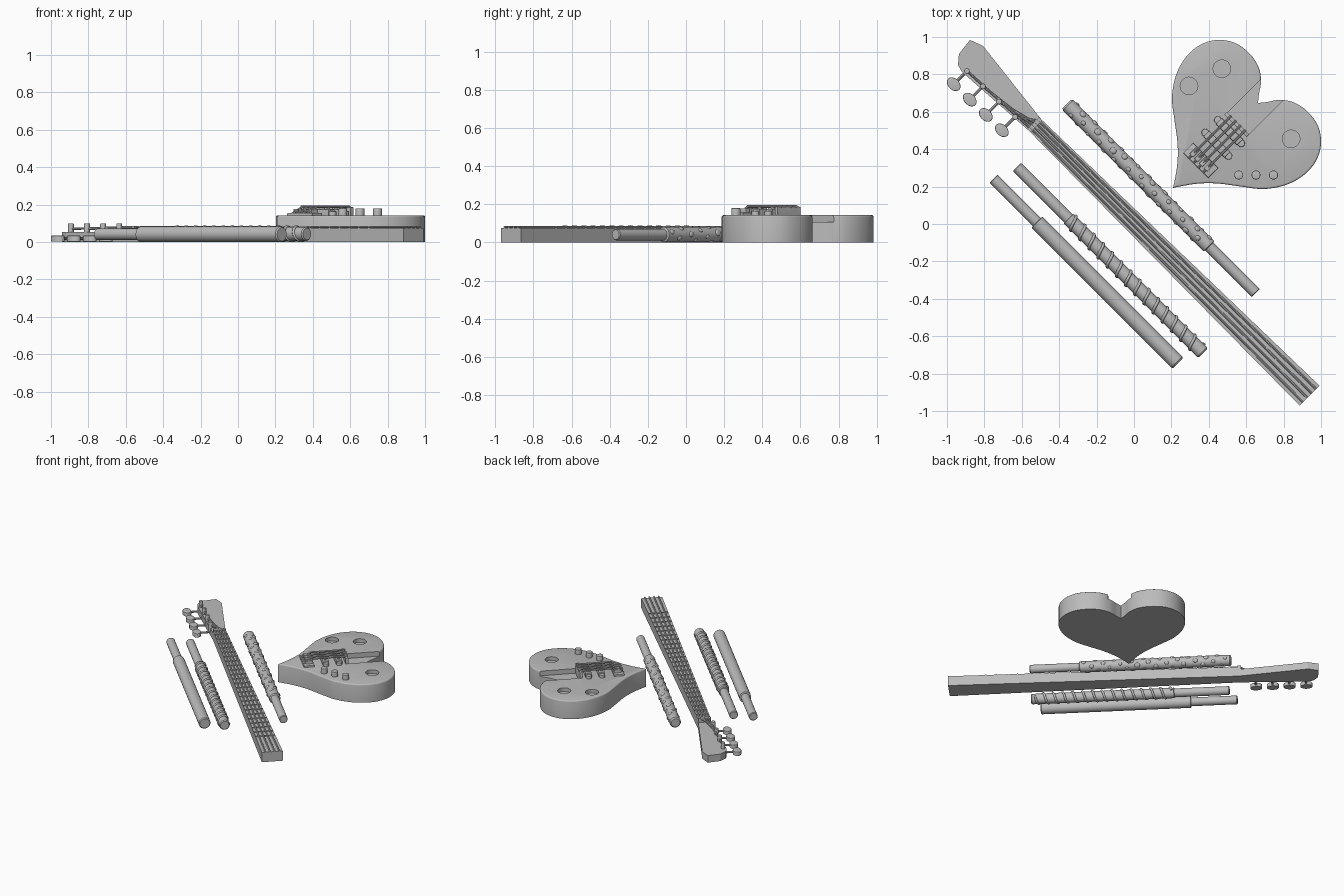
import bpy, bmesh, math, random
from mathutils import Matrix, Vector

random.seed(4)
if "Cube" in bpy.data.objects:
    bpy.data.objects.remove(bpy.data.objects["Cube"])

# One plain grey for everything
grey = bpy.data.materials.new("plain_grey")
grey.use_nodes = True
COLOUR = (0.5, 0.5, 0.5, 1)
grey.diffuse_color = COLOUR
grey.node_tree.nodes["Principled BSDF"].inputs["Base Color"].default_value = COLOUR

# Parts lie on the diagonal: u runs along the neck, v across it
TURN = Matrix.Rotation(math.radians(-45), 4, "Z")


def uv(x, y):
    p = TURN.inverted() @ Vector((x, y, 0))
    return p.x, p.y


def finish(name, bm, smooth=True):
    bmesh.ops.recalc_face_normals(bm, faces=bm.faces)
    mesh = bpy.data.meshes.new(name)
    bm.to_mesh(mesh)
    bm.free()
    ob = bpy.data.objects.new(name, mesh)
    bpy.context.collection.objects.link(ob)
    ob.matrix_world = TURN
    mesh.materials.append(grey)
    if smooth:
        shade(ob)
    return ob


def shade(ob):
    bpy.ops.object.select_all(action="DESELECT")
    ob.select_set(True)
    bpy.context.view_layer.objects.active = ob
    bpy.ops.object.shade_smooth_by_angle(angle=math.radians(35))


def add_prism(bm, pts, z0, z1, rim=0):
    """Upright prism from an outline, with an optional rounded top rim."""
    face = bm.faces.new([bm.verts.new((u, v, z0)) for u, v in pts])
    ext = bmesh.ops.extrude_face_region(bm, geom=[face])["geom"]
    top = [e for e in ext if isinstance(e, bmesh.types.BMVert)]
    bmesh.ops.translate(bm, verts=top, vec=(0, 0, z1 - z0))
    if rim:
        edges = [e for e in ext if isinstance(e, bmesh.types.BMEdge)]
        bmesh.ops.bevel(bm, geom=edges, offset=rim, segments=3, profile=0.5, affect="EDGES")


def add_box(bm, u0, u1, v0, v1, z0, z1, rim=0):
    add_prism(bm, [(u0, v0), (u1, v0), (u1, v1), (u0, v1)], z0, z1, rim)


def disc(u, v, ru, rv, n=24):
    return [(u + ru * math.cos(a), v + rv * math.sin(a))
            for a in (2 * math.pi * i / n for i in range(n))]


def add_rod(bm, a, b, r, n=8):
    a, b = Vector(a), Vector(b)
    rot = (b - a).to_track_quat("Z", "Y").to_matrix().to_4x4()
    bmesh.ops.create_cone(bm, cap_ends=True, segments=n, radius1=r, radius2=r,
                          depth=(b - a).length,
                          matrix=Matrix.Translation((a + b) / 2) @ rot)


def lathe(name, profile, v, z, n=32):
    """Rod along u from (u, radius) steps, with capped ends."""
    bm = bmesh.new()
    rings = [[bm.verts.new((u, v + r * math.cos(t), z + r * math.sin(t)))
              for t in (2 * math.pi * i / n for i in range(n))] for u, r in profile]
    for p, q in zip(rings, rings[1:]):
        for i in range(n):
            bm.faces.new((p[i], p[(i + 1) % n], q[(i + 1) % n], q[i]))
    bm.faces.new(rings[0])
    bm.faces.new(rings[-1])
    return finish(name, bm)


def cut(ob, pts, z0, z1):
    bm = bmesh.new()
    add_prism(bm, pts, z0, z1)
    tool = finish("cutter", bm, False)
    tool.hide_render = True
    mod = ob.modifiers.new("cut", "BOOLEAN")
    mod.operation, mod.solver, mod.object = "DIFFERENCE", "EXACT", tool
    bpy.context.view_layer.objects.active = ob
    bpy.ops.object.modifier_apply(modifier=mod.name)
    bpy.data.objects.remove(tool)


# Heart body: one lobe outline, mirrored across the diagonal
lobe = [(.209, .193), (.226, .28), (.234, .36), (.231, .45), (.214, .572), (.203, .679),
        (.225, .797), (.278, .893), (.353, .957), (.444, .984), (.54, .968), (.62, .909),
        (.668, .834), (.679, .759), (.668, .695), (.663, .647)]


def smooth_path(pts, steps=4):
    out = []
    ext = [pts[0]] + pts + [pts[-1]]
    for k in range(len(pts) - 1):
        a, b, c, d = [Vector(p) for p in ext[k:k + 4]]
        for s in range(steps):
            t = s / steps
            out.append((b * 2 + (c - a) * t + (a * 2 - b * 5 + c * 4 - d) * t**2
                        + (b * 3 - a - c * 3 + d) * t**3) / 2)
    return out + [Vector(pts[-1])]


half = smooth_path(lobe)
outline = [tuple(p) for p in half] + [(p.y + .016, p.x - .016) for p in half[-2:0:-1]]
bm = bmesh.new()
add_prism(bm, [uv(*p) for p in outline], 0, .143, .01)
heart = finish("heart_body", bm, False)
cut(heart, [(-.068, .775), (.095, .775), (.095, 1.2), (-.068, 1.2)], .106, .3)
for x, y in ((.47, .83), (.294, .738), (.84, .455)):
    cut(heart, disc(*uv(x, y), .047, .047, 32), .115, .3)
shade(heart)

# Control knobs
bm = bmesh.new()
for x in (.56, .652, .746):
    add_prism(bm, disc(*uv(x, .262), .024, .024), .14, .18, .004)
finish("control_knobs", bm)

# Bridge, pickups and body strings
MID = .012
LANES = [-.054, -.018, .018, .054]
bm = bmesh.new()
add_box(bm, MID - .095, MID + .095, .455, .53, .14, .156, .004)
for s in LANES:
    add_box(bm, MID + s - .013, MID + s + .013, .475, .525, .15, .178, .004)
    add_rod(bm, (MID + s, .455, .152), (MID + s, .53, .188), .007)
finish("bridge", bm)
bm = bmesh.new()
for v in (.615, .71):
    add_box(bm, MID - .08, MID + .08, v - .022, v + .022, .14, .176, .005)
    for s in (-.088, .088):
        add_prism(bm, disc(MID + s, v, .02, .02, 16), .14, .165, .003)
    for s in LANES:
        add_prism(bm, disc(MID + s, v, .01, .01, 12), .17, .183)
finish("pickups", bm)
bm = bmesh.new()
add_box(bm, MID - .085, MID + .085, .755, .775, .14, .187, .003)
for s in LANES:
    add_rod(bm, (MID + s, .52, .188), (MID + s, .778, .188), .007)
finish("body_strings", bm)

# Neck and headstock
NUT, END = -.75, 1.312
bm = bmesh.new()
add_prism(bm, [(NUT, -.045), (END, -.06), (END, .09), (NUT, .045)], 0, .076)
finish("neck", bm, False)
head = [(-.877, .984), (-.807, .952), (-.497, .561), (-.56, .497),
        (-.92, .813), (-.941, .85), (-.936, .909)]
bm = bmesh.new()
add_prism(bm, [uv(*p) for p in head], 0, .055)
finish("headstock", bm, False)


def side(u, k):
    t = (u - NUT) / (END - NUT)
    return (1 - t) * k * .045 + t * (.015 + k * .075)


bm = bmesh.new()
add_box(bm, NUT - .012, NUT + .012, -.045, .045, .04, .086)
finish("nut", bm, False)
bm = bmesh.new()
for i in range(24):
    u = NUT + .07 + i * .075
    add_box(bm, u - .005, u + .005, side(u, -.98), side(u, .98), .07, .081)
finish("frets", bm, False)

# Tuners and neck strings
posts = [uv(-.893 + .0857 * i, .818 - .082 * i) for i in range(4)]
bm = bmesh.new()
bs = bmesh.new()
for i, (u, v) in enumerate(posts):
    add_prism(bm, disc(u, v, .015, .015, 16), .03, .1, .003)
    add_rod(bm, (u, v, .02), (u, v - .08, .02), .008)
    add_prism(bm, disc(u, v - .1, .042, .03), .004, .034, .004)
    k = -.66 + .44 * i
    add_rod(bs, (u, v, .07), (NUT, side(NUT, k), .081), .006)
    add_rod(bs, (NUT, side(NUT, k), .081), (END, side(END, k), .081), .006)
finish("tuners", bm)
finish("neck_strings", bs)

# Plain stick
lathe("plain_stick", [(-.703, .027), (-.698, .031), (-.375, .031), (-.372, .042),
                      (.684, .042), (.692, .036)], -.36, .041)

# Spiral-wrapped stick
lathe("spiral_stick", [(-.658, .027), (-.653, .031), (-.268, .031), (-.265, .037),
                       (.742, .037), (.749, .031)], -.227, .043)
curve = bpy.data.curves.new("spiral_wrap", "CURVE")
curve.dimensions = "3D"
curve.bevel_depth, curve.bevel_resolution, curve.use_fill_caps = .008, 2, True
spline = curve.splines.new("POLY")
TURNS, STEPS = 14, 24
spline.points.add(TURNS * STEPS)
for i, p in enumerate(spline.points):
    a = 2 * math.pi * i / STEPS
    p.co = (-.25 + .97 * i / (TURNS * STEPS), -.227 + .037 * math.cos(a),
            .045 + .037 * math.sin(a), 1)
wrap = bpy.data.objects.new("spiral_wrap", curve)
bpy.context.collection.objects.link(wrap)
wrap.matrix_world = TURN
curve.materials.append(grey)

# Studded stick with scattered round bumps
lathe("studded_stick", [(-.707, .032), (-.698, .04), (.365, .04), (.37, .03),
                        (.717, .03), (.722, .026)], .2, .041)
bm = bmesh.new()
for i in range(64):
    a = i * 2.4
    u = -.67 + 1.01 * (i + random.random()) / 64
    size = random.uniform(.011, .018)
    place = (Matrix.Translation((u, .2 + .037 * math.cos(a), .041 + .037 * math.sin(a)))
             @ Matrix.Rotation(a, 4, "X") @ Matrix.Diagonal((size * 1.2, .009, size, 1)))
    bmesh.ops.create_uvsphere(bm, u_segments=12, v_segments=8, radius=1, matrix=place)
for v in bm.verts:
    v.co.z = max(v.co.z, 0)
finish("studs", bm)
